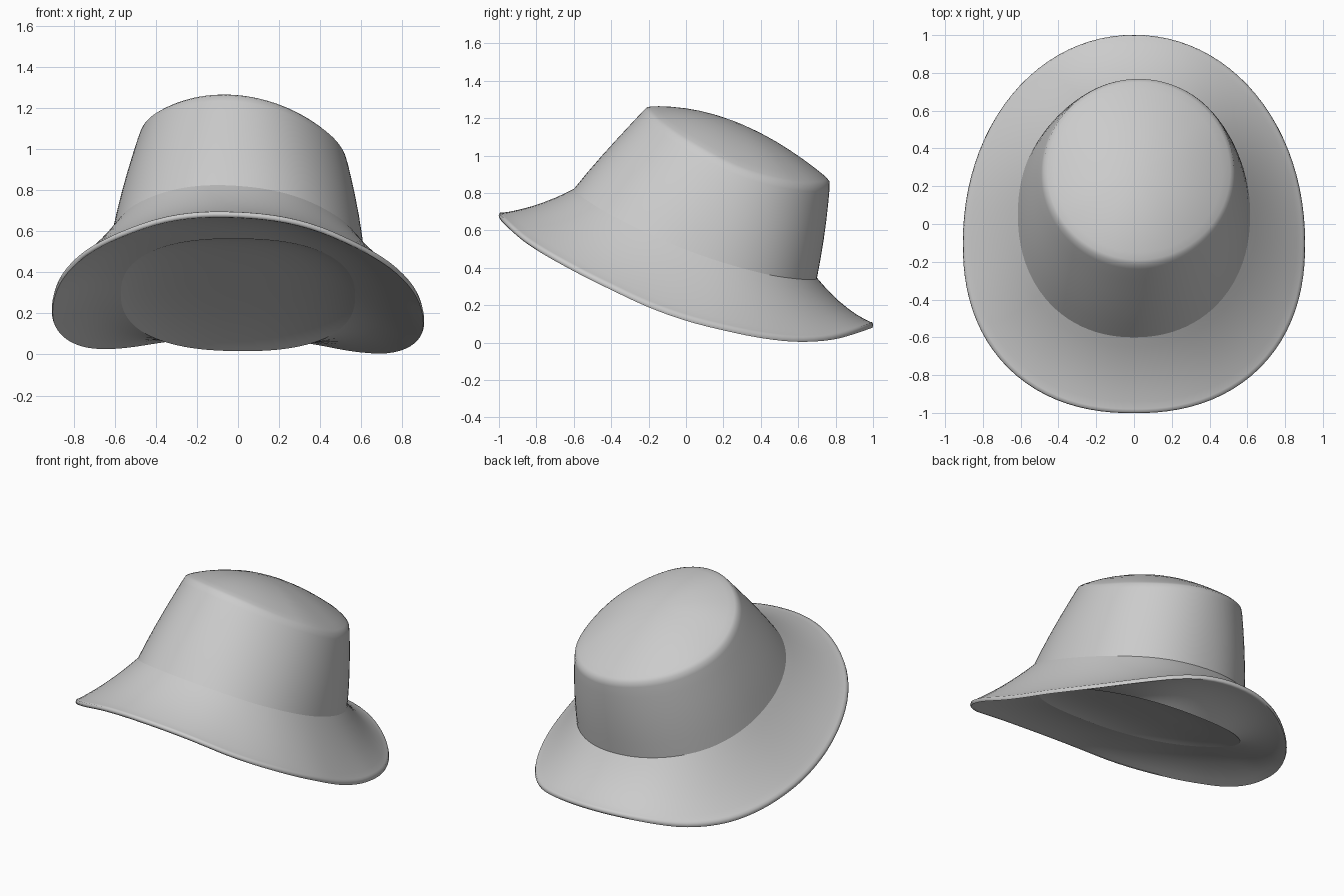
import bpy, bmesh
from math import sin, cos, pi, radians

if "Cube" in bpy.data.objects:
    bpy.data.objects.remove(bpy.data.objects["Cube"])

N = 96
ANG = [2 * pi * i / N for i in range(N)]


def curve(pts, u):
    """Smooth interpolation through (u, value) points."""
    n = len(pts)
    u = min(max(u, pts[0][0]), pts[-1][0])
    i = max(k for k in range(n - 1) if pts[k][0] <= u)

    def slope(k):
        a, b = pts[max(k - 1, 0)], pts[min(k + 1, n - 1)]
        return (b[1] - a[1]) / (b[0] - a[0])
    (x0, y0), (x1, y1) = pts[i], pts[i + 1]
    h = x1 - x0
    t = (u - x0) / h
    return ((2*t**3 - 3*t**2 + 1) * y0 + (t**3 - 2*t**2 + t) * h * slope(i)
            + (3*t**2 - 2*t**3) * y1 + (t**3 - t**2) * h * slope(i + 1))


def oval(t, cx, cy, rx, ry, e=2.0):
    c, s = cos(t), sin(t)
    r = (abs(c)**e + abs(s)**e) ** (-1 / e)
    return cx + rx * r * c, cy + ry * r * s


# Key outlines of the hat
EDGE_Z = [(-1, .69), (-.85, .575), (-.6, .435), (-.4, .335), (-.2, .24), (0, .165),
          (.2, .11), (.4, .065), (.6, .04), (.8, .05), (1, .105)]
SEAM_Z = [(-.6, .82), (-.4, .715), (0, .54), (.4, .41), (.7, .345)]
TOP_Z = [(-.21, 1.26), (-.1, 1.19), (0, 1.135), (.3, .99), (.6, .90), (.77, .865)]


def brim_edge(t):
    front = sin(t) < 0
    x, y = oval(t, 0, -.1, .905, .9 if front else 1.1, 2.25 if front else 2.05)
    return x, y, curve(EDGE_Z, y) - (.028 - .018 * y) * x


def seam(t):
    x, y = oval(t, 0, .05, .615, .65, 2.15)
    return x, y, curve(SEAM_Z, y) - .07 * x


def crown_edge(t):
    x, y = oval(t, .025, .28, .505, .49)
    return x, y, curve(TOP_Z, y) - .125 * x


def opening(t):
    x, y = oval(t, 0, .05, .57, .6, 2.4)
    return x, y, .312 - .455 * y - .01 * x


def mix(a, b, f, dz=0.0):
    p = [a[k] + (b[k] - a[k]) * f for k in range(3)]
    p[2] += dz
    return p


def loft(name, rings, tip=None):
    bm = bmesh.new()
    loops = [[bm.verts.new(f(t)) for t in ANG] for f in rings]
    for a, b in zip(loops, loops[1:]):
        for i in range(N):
            j = (i + 1) % N
            bm.faces.new((a[i], a[j], b[j], b[i]))
    if tip:
        v = bm.verts.new(tip)
        for i in range(N):
            bm.faces.new((loops[-1][i], loops[-1][(i + 1) % N], v))
    me = bpy.data.meshes.new(name)
    bm.to_mesh(me)
    bm.free()
    ob = bpy.data.objects.new(name, me)
    bpy.context.collection.objects.link(ob)
    bpy.context.view_layer.objects.active = ob
    ob.select_set(True)
    bpy.ops.object.shade_smooth_by_angle(angle=radians(75))
    ob.select_set(False)
    return ob


# Crown: sloped wall, softened corner, tilted domed top
CENTER = (.02, .28, 1.17)


def dome(t, s):
    p = crown_edge(t)
    lin = -.2 * sin(t) - .06 * cos(t)
    z = CENTER[2] + s * lin + s * s * (p[2] - CENTER[2] - lin)
    return mix(CENTER, p, s)[:2] + [z]


def wall(t, f):
    p = mix(seam(t), crown_edge(t), f)
    bulge = 1 + .06 * f * (1 - f)
    return [p[0] * bulge, (p[1] - .15) * bulge + .15, p[2]]


rings = [lambda t, f=f: wall(t, f) for f in (0, .2, .4, .6, .8, .93)]
rings.append(lambda t: mix(wall(t, .985), dome(t, .99), .35))
rings += [lambda t, s=s: dome(t, s) for s in (.96, .88, .75, .6, .45, .3, .15)]
loft("crown", rings, CENTER)


# Brim: gently flared upper side, thin rounded rim, underside to the opening
def upper(t, f, dz=0.0):
    sag = .08 + .04 * max(sin(t), 0)
    return mix(seam(t), brim_edge(t), f, dz - sag * f * (1 - f))


rings = [lambda t, f=f: upper(t, f) for f in (0, .12, .25, .4, .55, .7, .85, .95)]
rings += [lambda t: upper(t, .99, .002),
          lambda t: upper(t, 1.004, -.012),
          lambda t: mix(opening(t), brim_edge(t), .99, -.024)]
rings += [lambda t, f=f: mix(opening(t), brim_edge(t), f, .1 * f * (1 - f) - .026 * f)
          for f in (.95, .85, .7, .5, .3, .1, 0)]
loft("brim", rings)

# Lining: shallow domed recess under the crown
HUB = (0, .05, .289)


def lining(t, s):
    return mix(HUB, opening(t), s, .07 * (1 - s ** 4))


loft("lining", [lambda t, s=s: lining(t, s) for s in (1, .96, .9, .8, .65, .45, .2)],
     (HUB[0], HUB[1], HUB[2] + .07))
